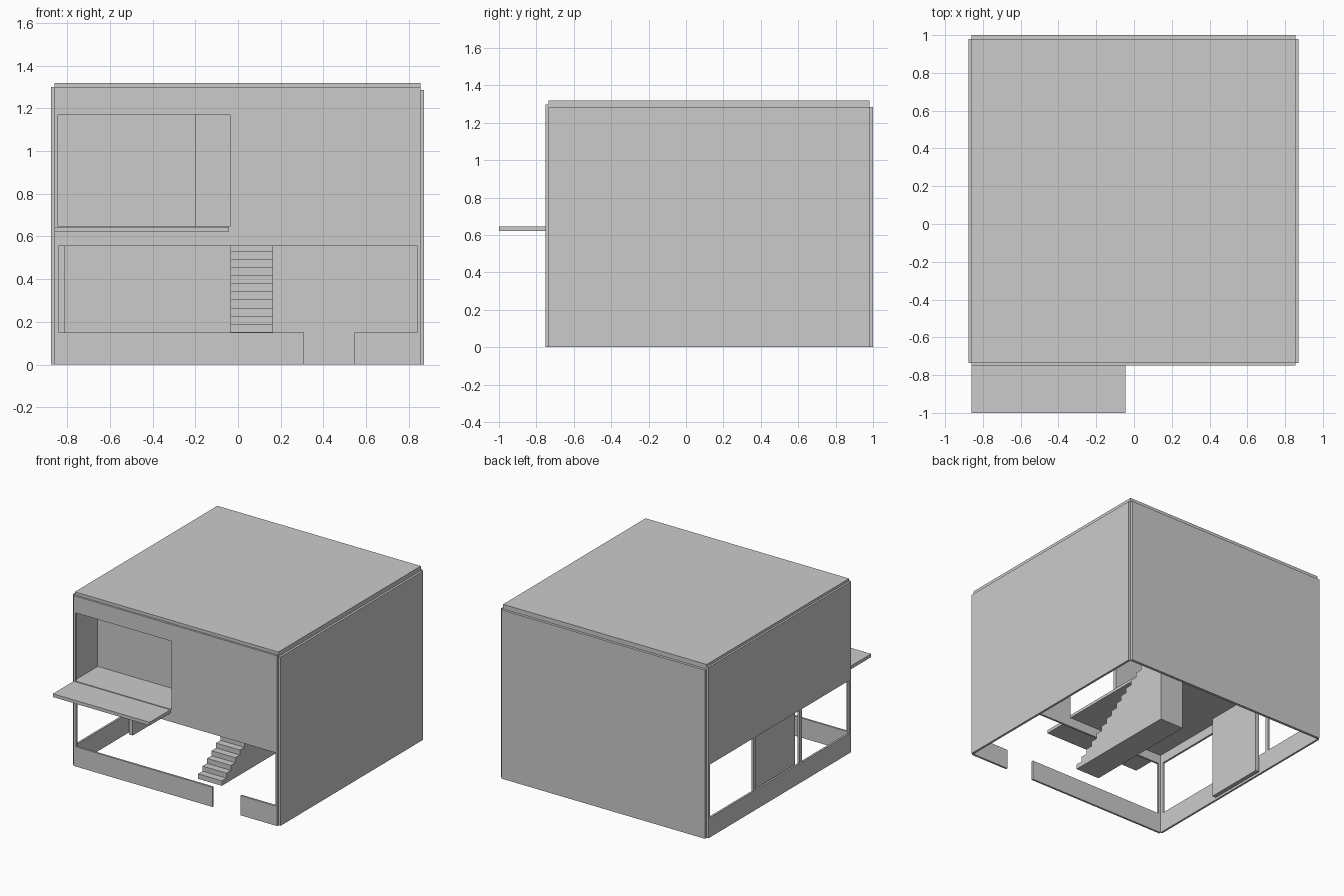
import bpy

if "Cube" in bpy.data.objects:
    bpy.data.objects.remove(bpy.data.objects["Cube"])


def mesh_object(name, verts, faces):
    me = bpy.data.meshes.new(name)
    me.from_pydata(verts, [], faces)
    ob = bpy.data.objects.new(name, me)
    bpy.context.collection.objects.link(ob)
    return ob


def box(name, x, y, z):
    """Axis-aligned box from three (min, max) ranges."""
    v = [(a, b, c) for a in x for b in y for c in z]
    f = [(0, 1, 3, 2), (4, 6, 7, 5), (0, 4, 5, 1),
         (2, 3, 7, 6), (0, 2, 6, 4), (1, 5, 7, 3)]
    return mesh_object(name, v, f)


def extrude_x(name, profile, x0, x1):
    """Solid from a (y, z) outline swept along x."""
    n = len(profile)
    v = [(x, y, z) for x in (x0, x1) for y, z in profile]
    f = [tuple(range(n))[::-1], tuple(range(n, 2 * n))]
    f += [(i, (i + 1) % n, n + (i + 1) % n, n + i) for i in range(n)]
    return mesh_object(name, v, f)


L, R = -0.86, 0.855        # inner faces of the side walls
F, B = -0.735, 0.98        # inner faces of the front and back walls
SILL, HEAD, FLOOR = 0.15, 0.555, 0.65
front = (-0.75, F)
left = (-0.875, L)

# Plain outer walls and roof
box("right_wall", (R, 0.872), (F, B), (0, 1.285))
box("back_wall", (L, R), (B, 1.0), (0, 1.285))
box("roof", (L, R), (F, B), (1.285, 1.32))

# Front wall, around the entrance, window strip and balcony opening
box("front_sill_left", (L, 0.31), front, (0, SILL))
box("front_sill_right", (0.545, R), front, (0, SILL))
box("front_band", (L, R), front, (HEAD, FLOOR))
box("front_upper_wall", (-0.035, R), front, (FLOOR, 1.297))
box("front_lintel", (L, -0.035), front, (1.17, 1.297))
box("front_post_left_lower", (L, -0.84), front, (SILL, HEAD))
box("front_post_left_upper", (L, -0.845), front, (FLOOR, 1.17))
box("front_post_right", (0.84, R), front, (SILL, HEAD))

# Left wall with a long lower window and posts
box("left_sill", left, (F, B), (0, SILL))
box("left_upper_wall", left, (F, B), (HEAD, 1.3))
for i, (y0, y1) in enumerate([(F, -0.71), (-0.145, -0.115), (0.41, 0.44), (0.96, B)]):
    box(f"left_post_{i}", left, (y0, y1), (SILL, HEAD))
box("left_inner_panel", (-0.84, -0.81), (-0.11, 0.365), (0, FLOOR - 0.025))

# Upper floor, open above the stairs
SX0, SX1, SY0, SY1 = -0.035, 0.165, -0.43, 0.49
fz = (FLOOR - 0.025, FLOOR - 0.003)
box("floor_left", (L, SX0), (F, B), fz)
box("floor_right", (SX1, R), (F, B), fz)
box("floor_landing", (SX0, SX1), (SY1, B), fz)

# Balcony slab and recess wall
box("balcony_slab", (L, -0.045), (-1.0, -0.75), (0.62, 0.645))
box("recess_back_wall", (L, -0.20), (-0.46, -0.435), (FLOOR - 0.003, 1.285))

# Solid staircase
STEPS = 17
run, rise = (SY1 - SY0) / STEPS, 0.038
outline = [(SY1, 0), (SY0, 0)]
for i in range(STEPS):
    outline += [(SY0 + i * run, (i + 1) * rise), (SY0 + (i + 1) * run, (i + 1) * rise)]
extrude_x("staircase", outline[::-1], SX0, SX1)
